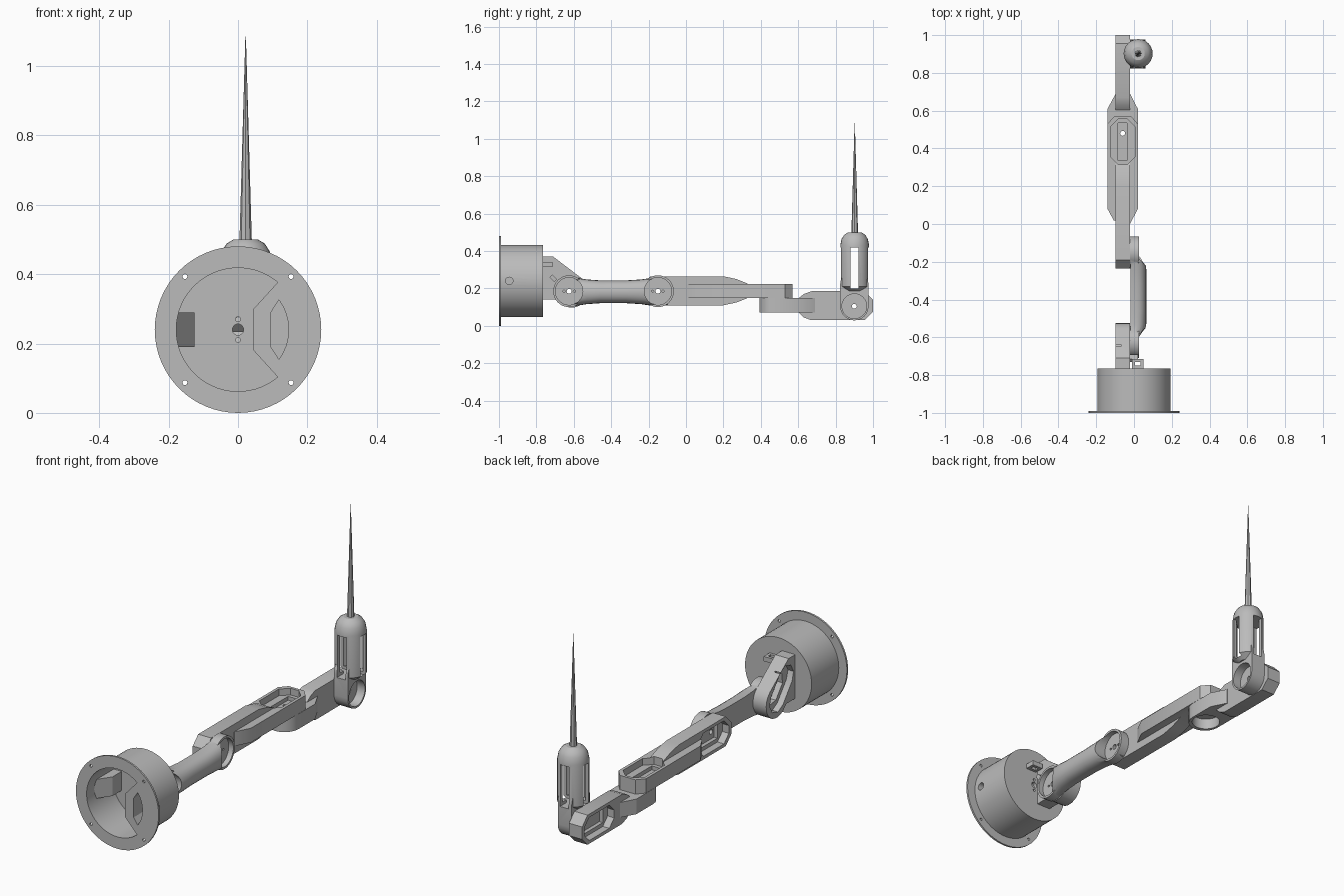
import bpy, bmesh, math
from math import cos, sin, pi, radians

if "Cube" in bpy.data.objects:
    bpy.data.objects.remove(bpy.data.objects["Cube"], do_unlink=True)

grey = bpy.data.materials.new("plain_grey")
grey.use_nodes = True
tone = (0.5, 0.5, 0.5, 1)
grey.diffuse_color = tone
grey.node_tree.nodes["Principled BSDF"].inputs["Base Color"].default_value = tone


# ---- helpers ----
def loft(name, rings):
    """Closed solid through rings that share a point count."""
    bm = bmesh.new()
    rows = [[bm.verts.new(p) for p in ring] for ring in rings]
    n = len(rows[0])
    for a, b in zip(rows, rows[1:]):
        for i in range(n):
            j = (i + 1) % n
            bm.faces.new((a[i], a[j], b[j], b[i]))
    bm.faces.new(rows[0])
    bm.faces.new(rows[-1])
    bmesh.ops.recalc_face_normals(bm, faces=bm.faces)
    mesh = bpy.data.meshes.new(name)
    bm.to_mesh(mesh)
    bm.free()
    mesh.materials.append(grey)
    obj = bpy.data.objects.new(name, mesh)
    bpy.context.scene.collection.objects.link(obj)
    return obj


def place(axis, p, d):
    return {"X": (d, p[0], p[1]), "Y": (p[0], d, p[1]), "Z": (p[0], p[1], d)}[axis]


def prism(name, axis, pts, d0, d1):
    return loft(name, [[place(axis, p, d) for p in pts] for d in (d0, d1)])


def arc(c, r, a0, a1, n):
    steps = [radians(a0 + (a1 - a0) * i / n) for i in range(n + 1)]
    return [(c[0] + r * cos(t), c[1] + r * sin(t)) for t in steps]


def circle(c, r, n=32):
    return arc(c, r, 0, 360, n)[:-1]


def stadium(c0, c1, r, n=12):
    a = math.degrees(math.atan2(c1[1] - c0[1], c1[0] - c0[0]))
    return arc(c1, r, a - 90, a + 90, n) + arc(c0, r, a + 90, a + 270, n)


def rect(a0, a1, b0, b1):
    return [(a0, b0), (a1, b0), (a1, b1), (a0, b1)]


def octagon(a0, a1, b0, b1, c):
    return [(a0 + c, b0), (a1 - c, b0), (a1, b0 + c), (a1, b1 - c),
            (a1 - c, b1), (a0 + c, b1), (a0, b1 - c), (a0, b0 + c)]


def combine(obj, parts, op):
    for part in parts:
        mod = obj.modifiers.new("join", "BOOLEAN")
        mod.operation, mod.object, mod.solver = op, part, "EXACT"
        graph = bpy.context.evaluated_depsgraph_get()
        mesh = bpy.data.meshes.new_from_object(obj.evaluated_get(graph))
        obj.modifiers.clear()
        obj.data = mesh
        bpy.data.objects.remove(part, do_unlink=True)
    return obj


def cut(obj, *parts):
    return combine(obj, parts, "DIFFERENCE")


def fuse(obj, *parts):
    return combine(obj, parts, "UNION")


def hole(axis, c, r, d0, d1, n=32):
    return prism("cutter", axis, circle(c, r, n), d0, d1)


def pocket(axis, a0, a1, b0, b1, top, floor, deep):
    """Chamfered pocket with a deeper rectangular servo bay."""
    return (prism("cutter", axis, octagon(a0, a1, b0, b1, 0.04), top, floor),
            prism("cutter", axis, rect(a0 + 0.04, a1 - 0.04, b0 + 0.02, b1 - 0.02), top, deep))


SHOULDER, ELBOW, WRIST = (-0.625, 0.185), (-0.15, 0.185), (0.9, 0.105)
SWIVEL = (-0.06, 0.48)
HUB = (0, 0.24)

# ---- base drum with flange, cavity and cable block ----
base = prism("base_drum", "Y", circle(HUB, 0.193, 64), -0.995, -0.765)
fuse(base, prism("flange", "Y", circle(HUB, 0.24, 64), -1, -0.99))
cavity = arc(HUB, 0.178, 50, 310, 44) + [(0.045, 0.18), (0.045, 0.3)]
cut(base, prism("cutter", "Y", cavity, -1.1, -0.785),
    prism("cutter", "Y", [(0.095, 0.19)] + arc(HUB, 0.146, -36, 36, 8) + [(0.095, 0.29)], -1.1, -0.8),
    hole("Y", HUB, 0.016, -0.9, -0.7),
    hole("X", (-0.945, 0.24), 0.02, 0.15, 0.3))
for dz in (-0.03, 0.03):
    cut(base, hole("Y", (0, 0.24 + dz), 0.007, -0.9, -0.7, 12))
for sx in (-1, 1):
    for sz in (-1, 1):
        cut(base, hole("Y", (sx * 0.153, 0.24 + sz * 0.153), 0.007, -1.1, -0.9, 16))

prism("cable_wedge", "Z", [(-0.18, -0.94), (-0.125, -0.86), (-0.125, -0.78), (-0.18, -0.78)], 0.19, 0.29)

# ---- small cable clips behind the drum ----
clip = prism("cable_clip", "X", rect(-0.77, -0.715, 0.315, 0.34), -0.01, 0.05)
cut(clip, prism("cutter", "Z", rect(0.005, 0.035, -0.75, -0.73), 0.3, 0.36))
prism("cable_tab", "X", [(-0.73, 0.26), (-0.715, 0.275), (-0.69, 0.25), (-0.705, 0.235)], -0.025, 0.02)

# ---- shoulder bracket ----
outline = ([(-0.77, 0.14), (-0.69, 0.14)] + arc((-0.612, 0.185), 0.088, 215, 410, 12)
           + [(-0.71, 0.37), (-0.77, 0.37)])
bracket = prism("shoulder_bracket", "X", outline, -0.098, -0.021)
cut(bracket, prism("cutter", "X", stadium((-0.615, 0.185), (-0.69, 0.28), 0.062, 4), -0.2, -0.065),
    prism("cutter", "X", stadium((-0.62, 0.19), (-0.675, 0.26), 0.04, 2), -0.2, -0.035),
    hole("X", SHOULDER, 0.013, -0.2, 0.1))

# ---- upper arm: two cups joined by a waisted beam ----
def beam_ring(y, width, half):
    pts = arc((0, 0), 1, -90, 90, 14)
    return [(-0.019 + width * max(c, 0) ** 0.6, y, 0.182 + half * s) for c, s in pts]


arm = loft("upper_arm", [beam_ring(*s) for s in (
    (-0.66, 0.055, 0.07), (-0.59, 0.07, 0.076), (-0.53, 0.084, 0.066), (-0.46, 0.084, 0.061),
    (-0.32, 0.084, 0.061), (-0.24, 0.084, 0.066), (-0.18, 0.08, 0.075), (-0.1, 0.05, 0.07))])
for joint in (SHOULDER, ELBOW):
    fuse(arm, hole("X", joint, 0.085, -0.02, 0.027, 40))
for joint in (SHOULDER, ELBOW):
    cut(arm, hole("X", joint, 0.073, 0.0, 0.2, 40), hole("X", joint, 0.013, -0.1, 0.1, 16))
    for dy in (-0.028, 0.028):
        cut(arm, hole("X", (joint[0] + dy, joint[1]), 0.006, -0.01, 0.1, 10))

# ---- forearm: upright elbow plate turning into a flat swivel housing ----
forearm = prism("forearm", "Z", [
    (-0.097, 0), (-0.14, 0.08), (-0.14, 0.53), (-0.105, 0.57),
    (-0.015, 0.57), (0.02, 0.53), (0.02, 0.08), (-0.021, 0)], 0.15, 0.225)
fuse(forearm, prism("elbow_plate", "X", [
    (-0.235, 0.155), (-0.235, 0.22), (-0.19, 0.265), (0.2, 0.265), (0.27, 0.25), (0.34, 0.222),
    (0.4, 0.222), (0.4, 0.153), (0.34, 0.153), (0.27, 0.125), (0.2, 0.11), (-0.19, 0.11)], -0.098, -0.022))
cut(forearm, *pocket("X", -0.215, 0.035, 0.127, 0.248, -0.2, -0.06, -0.04))
cut(forearm, *pocket("Z", -0.124, 0.004, 0.315, 0.555, 0.4, 0.19, 0.17))
cut(forearm, hole("X", ELBOW, 0.013, -0.3, 0.1, 16), hole("Z", SWIVEL, 0.013, 0, 0.4, 16))

# ---- wrist link: swivel cup below the forearm, then an upright plate ----
wrist = prism("wrist_link", "Z", arc((-0.06, 0.472), 0.08, 180, 360, 12)
              + [(0.02, 0.61), (-0.021, 0.69), (-0.097, 0.69), (-0.14, 0.61)], 0.07, 0.149)
fuse(wrist, prism("wrist_plate", "X", [
    (1, 0.075), (1, 0.14), (0.955, 0.185), (0.67, 0.185), (0.63, 0.17), (0.6, 0.146), (0.5, 0.146),
    (0.5, 0.073), (0.6, 0.073), (0.63, 0.045), (0.67, 0.03), (0.955, 0.03)], -0.098, -0.022))
cut(wrist, hole("Z", SWIVEL, 0.068, -0.1, 0.125), hole("Z", SWIVEL, 0.013, 0, 0.4, 16))
cut(wrist, *pocket("X", 0.735, 0.982, 0.047, 0.168, -0.2, -0.06, -0.04))
cut(wrist, hole("X", WRIST, 0.013, -0.3, 0.1, 16))

# ---- tool holder with slots and a domed top ----
TOOL = (0.022, 0.902)
holder = loft("tool_holder", [[(x, y, z) for x, y in circle(TOOL, r, 24)] for r, z in (
    (0.045, 0.185), (0.077, 0.21), (0.077, 0.43), (0.07, 0.465), (0.055, 0.488), (0.035, 0.5))])
fuse(holder, prism("tool_hinge", "X", stadium(WRIST, (0.9, 0.22), 0.076), -0.02, 0.06))
cut(holder, hole("Z", TOOL, 0.06, 0.215, 0.42, 24),
    prism("cutter", "X", rect(0.88, 0.922, 0.2, 0.42), -0.2, 0.2),
    prism("cutter", "Y", rect(-0.003, 0.047, 0.2, 0.42), 0.7, 1.1),
    hole("X", WRIST, 0.066, 0.015, 0.2), hole("X", WRIST, 0.013, -0.3, 0.2, 16))

# ---- needle ----
loft("needle", [[(x, y, z) for x, y in circle(TOOL, r, 8)]
                for r, z in ((0.018, 0.49), (0.0008, 1.085))])

# ---- smooth curved walls, keep edges crisp ----
for obj in bpy.context.scene.objects:
    obj.select_set(obj.type == "MESH")
    if obj.type == "MESH":
        bpy.context.view_layer.objects.active = obj
bpy.ops.object.shade_smooth_by_angle(angle=radians(28))
